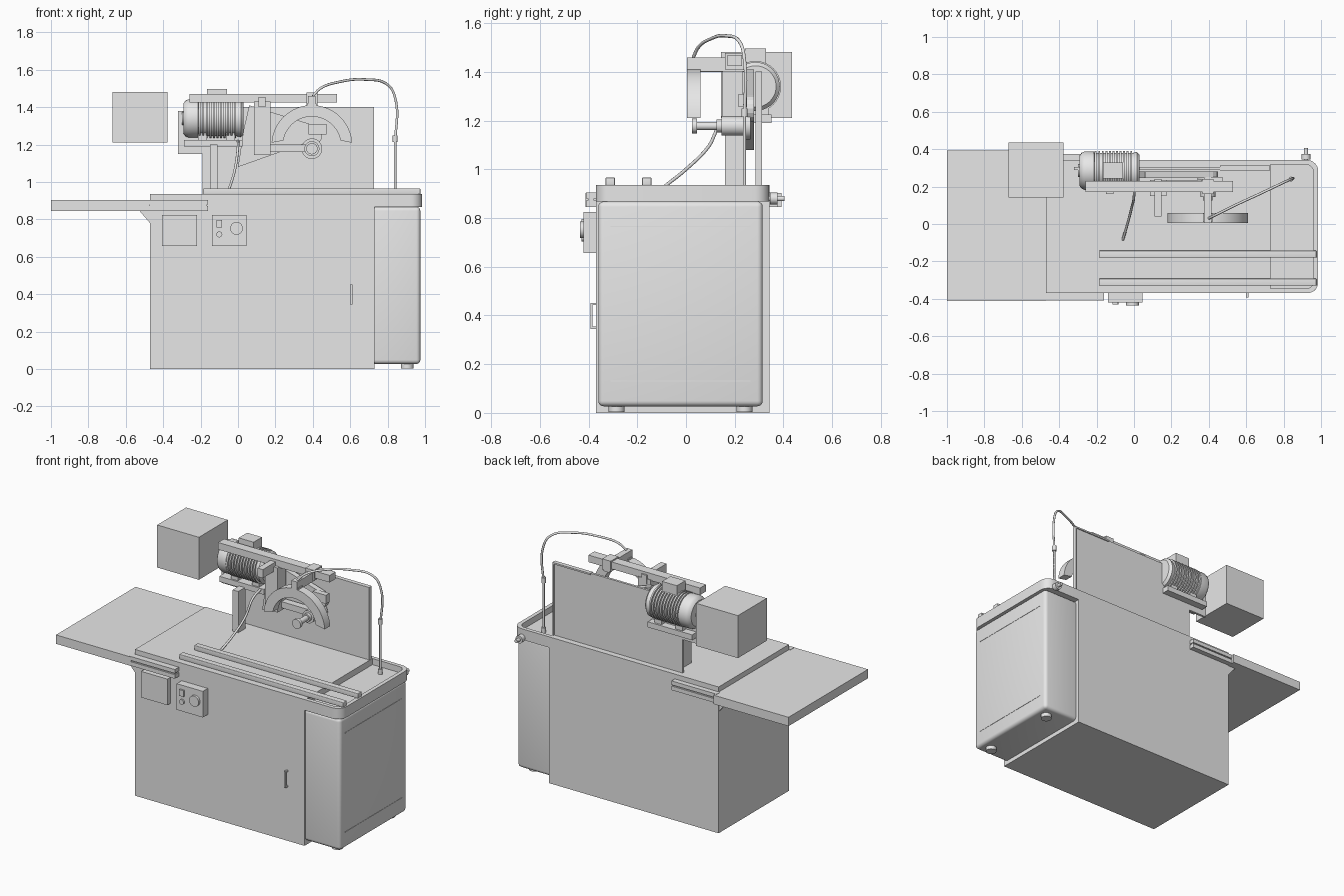
import bpy, bmesh, math
from mathutils import Vector

cube = bpy.data.objects.get("Cube")
if cube:
    bpy.data.objects.remove(cube, do_unlink=True)

GREY = (0.8, 0.8, 0.8, 1)
mat = bpy.data.materials.new("light_grey")
mat.use_nodes = True
mat.diffuse_color = GREY
mat.node_tree.nodes["Principled BSDF"].inputs["Base Color"].default_value = GREY


def finish(name, bm, smooth=False):
    bmesh.ops.recalc_face_normals(bm, faces=bm.faces)
    me = bpy.data.meshes.new(name)
    bm.to_mesh(me)
    bm.free()
    me.materials.append(mat)
    ob = bpy.data.objects.new(name, me)
    bpy.context.collection.objects.link(ob)
    if smooth:
        bpy.context.view_layer.objects.active = ob
        ob.select_set(True)
        bpy.ops.object.shade_smooth_by_angle(angle=math.radians(35))
        ob.select_set(False)
    return ob


def box(name, x, y, z, bevel=0):
    bm = bmesh.new()
    bmesh.ops.create_cube(bm, size=1)
    for v in bm.verts:
        v.co = [r[0] + (c + 0.5) * (r[1] - r[0]) for c, r in zip(v.co, (x, y, z))]
    if bevel:
        bmesh.ops.bevel(bm, geom=bm.edges[:], offset=bevel, segments=4,
                        profile=0.5, affect='EDGES')
    return finish(name, bm, bevel > 0)


def prism(name, pts, axis, lo, hi, smooth=False):
    """Extrude a 2D outline along y (points x,z) or z (points x,y)."""
    bm = bmesh.new()
    place = (lambda a, b: (a, lo, b)) if axis == 'y' else (lambda a, b: (a, b, lo))
    face = bm.faces.new([bm.verts.new(place(a, b)) for a, b in pts])
    ext = bmesh.ops.extrude_face_region(bm, geom=[face])
    move = Vector((0, hi - lo, 0)) if axis == 'y' else Vector((0, 0, hi - lo))
    for v in ext["geom"]:
        if isinstance(v, bmesh.types.BMVert):
            v.co += move
    return finish(name, bm, smooth)


def lathe(name, centre, axis, profile, n=32):
    """Turn a profile of (position along axis, radius) about an axis."""
    bm = bmesh.new()
    rings = []
    for t, r in profile:
        ring = []
        for i in range(n):
            a = math.tau * i / n
            u, w = r * math.cos(a), r * math.sin(a)
            off = {'x': (t, u, w), 'y': (u, t, w), 'z': (u, w, t)}[axis]
            ring.append(bm.verts.new(Vector(centre) + Vector(off)))
        rings.append(ring)
    for p, q in zip(rings, rings[1:]):
        for i in range(n):
            j = (i + 1) % n
            bm.faces.new((p[i], p[j], q[j], q[i]))
    bm.faces.new(rings[0])
    bm.faces.new(rings[-1])
    return finish(name, bm, True)


def rod(name, centre, axis, length, r):
    return lathe(name, centre, axis, [(0, r), (length, r)], 24)


def tube(name, pts, r):
    cu = bpy.data.curves.new(name, 'CURVE')
    cu.dimensions = '3D'
    cu.bevel_depth, cu.bevel_resolution, cu.use_fill_caps = r, 2, True
    sp = cu.splines.new('BEZIER')
    sp.bezier_points.add(len(pts) - 1)
    for b, p in zip(sp.bezier_points, pts):
        b.co = p
        b.handle_left_type = b.handle_right_type = 'AUTO'
    cu.materials.append(mat)
    ob = bpy.data.objects.new(name, cu)
    bpy.context.collection.objects.link(ob)


def arc(cx, cy, r, a, b, n):
    return [(cx + r * math.cos(math.radians(a + (b - a) * i / n)),
             cy + r * math.sin(math.radians(a + (b - a) * i / n))) for i in range(n + 1)]


# Cabinet and rounded end door
box("cabinet", (-0.47, 0.73), (-0.37, 0.342), (0, 0.936))
box("end_door", (0.7, 0.975), (-0.36, 0.315), (0.027, 0.868), 0.022)
for z in (0.13, 0.765):
    box("door_seam", (0.97, 0.977), (-0.31, 0.265), (z - 0.002, z + 0.002))
for y in (-0.285, 0.24):
    rod("foot", (0.905, y, 0.003), 'z', 0.03, 0.033)

# Open coolant tray with rounded corners
outer = [(0.73, -0.37)] + arc(0.925, -0.31, 0.06, -90, 0, 8) + arc(0.925, 0.282, 0.06, 0, 90, 8) + [(0.73, 0.342)]
inner = [(0.73, -0.345)] + arc(0.92, -0.305, 0.04, -90, 0, 8) + arc(0.92, 0.277, 0.04, 0, 90, 8) + [(0.73, 0.317)]
prism("tray_floor", outer, 'z', 0.867, 0.897, True)
prism("tray_rim", outer + inner[::-1], 'z', 0.897, 0.936, True)
rod("drain_pipe", (0.92, 0.32, 0.88), 'y', 0.085, 0.011)
rod("drain_knob", (0.92, 0.345, 0.88), 'y', 0.03, 0.024)

# Side table with rails and gussets
box("side_table", (-1, -0.47), (-0.412, 0.392), (0.846, 0.903))
for name, lo, hi in (("front_rail", -0.41, -0.37), ("back_rail", 0.34, 0.375)):
    box(name, (-0.5, -0.16), (lo, hi), (0.846, 0.872))
    box(name + "_upper", (-0.48, -0.16), (lo, hi), (0.88, 0.905))
    box(name + "_web", (-0.48, -0.165), (lo + 0.008, hi - 0.008), (0.87, 0.882))
for y in (-0.365, 0.325):
    prism("table_gusset", [(-0.47, 0.78), (-0.47, 0.85), (-0.53, 0.85)], 'y', y, y + 0.012)

# Work rails on the top
for y in (-0.33, -0.18):
    box("work_rail", (-0.185, 0.975), (y, y + 0.038), (0.934, 0.966), 0.004)

# Front panel, controls and door handle
box("front_panel", (-0.405, -0.22), (-0.4, -0.37), (0.657, 0.824))
box("control_box", (-0.14, 0.045), (-0.42, -0.37), (0.657, 0.824))
box("switch", (-0.115, -0.085), (-0.43, -0.42), (0.757, 0.797))
rod("push_button", (-0.1, -0.43, 0.72), 'y', 0.012, 0.016)
rod("control_knob", (-0.008, -0.435, 0.752), 'y', 0.02, 0.034)
box("door_handle", (0.6, 0.612), (-0.392, -0.384), (0.345, 0.452))
for z in (0.345, 0.442):
    box("handle_end", (0.6, 0.612), (-0.386, -0.368), (z, z + 0.01))

# Back panel
prism("back_panel", [(-0.19, 0.93), (0.725, 0.93), (0.725, 1.4), (0.02, 1.4), (0.02, 1.38),
                     (-0.32, 1.38), (-0.32, 1.15), (-0.19, 1.15)], 'y', 0.29, 0.305)
box("panel_side_lip", (0.718, 0.728), (0.285, 0.312), (0.93, 1.4))
box("panel_top_lip", (0.46, 0.728), (0.285, 0.312), (1.392, 1.402))

# Post, column and overhead arm
box("motor_post", (-0.15, -0.11), (0.16, 0.235), (0.93, 1.2))
box("column", (0.085, 0.175), (0.15, 0.235), (1.145, 1.43))
box("overhead_arm", (-0.26, 0.53), (0.17, 0.23), (1.425, 1.47))
box("arm_clamp", (0.11, 0.148), (0.04, 0.24), (1.4, 1.455))
box("guard_arm", (0.375, 0.415), (0.005, 0.24), (1.402, 1.46))
box("guard_clamp", (0.365, 0.425), (0.16, 0.24), (1.41, 1.478))

# Motor with cooling fins
MOTOR = (0, 0.285, 1.34)
fins = []
for i in range(11):
    x = -0.21 + i * 0.019
    fins += [(x, 0.094), (x, 0.105), (x + 0.01, 0.105), (x + 0.01, 0.094)]
lathe("motor", MOTOR, 'x', [(-0.292, 0.05), (-0.292, 0.08), (-0.28, 0.096), (-0.265, 0.102),
                            (-0.215, 0.102)] + fins + [(0.015, 0.1), (0.03, 0.085)], 40)
rod("motor_end_boss", (-0.3, 0.285, 1.34), 'x', 0.02, 0.035)
box("motor_junction_box", (-0.165, -0.06), (0.243, 0.328), (1.42, 1.497))
box("motor_base", (-0.29, 0.025), (0.225, 0.352), (1.19, 1.225))
for x in (-0.19, -0.04):
    box("motor_foot", (x - 0.025, x + 0.025), (0.235, 0.34), (1.22, 1.27))

# Belt cover between motor and spindle
prism("belt_cover", [(0, 1.08), (0.36, 1.208)] + arc(0.395, 1.25, 0.055, -80, 80, 8)
      + [(0.06, 1.41), (0.03, 1.28)], 'y', 0.245, 0.28)

# Spindle and wheel guard
lathe("spindle", (0.395, 0, 1.178), 'y',
      [(0.025, 0.03), (0.045, 0.03), (0.045, 0.017), (0.125, 0.017), (0.125, 0.026),
       (0.145, 0.026), (0.145, 0.04), (0.235, 0.04), (0.235, 0.055), (0.265, 0.055)])
box("spindle_block", (0.378, 0.472), (0.215, 0.25), (1.255, 1.31))
box("spindle_bracket", (0.16, 0.42), (0.19, 0.235), (1.16, 1.2))
prism("wheel_guard", arc(0.395, 1.195, 0.216, 4, 176, 32) + arc(0.395, 1.195, 0.155, 170, 10, 32),
      'y', 0.005, 0.06, True)
box("guard_lug", (0.37, 0.42), (0.01, 0.055), (1.37, 1.42))

# Coolant hose, valve and power cord
tube("coolant_hose", [(0.4, 0.03, 1.46), (0.44, 0.05, 1.5), (0.54, 0.1, 1.535), (0.68, 0.165, 1.548),
                      (0.8, 0.222, 1.52), (0.84, 0.24, 1.45), (0.84, 0.24, 1.2), (0.84, 0.24, 0.89)], 0.007)
rod("hose_valve", (0.84, 0.24, 1.215), 'z', 0.035, 0.013)
rod("hose_base", (0.84, 0.24, 0.89), 'z', 0.04, 0.013)
tube("power_cord", [(-0.06, -0.085, 0.932), (-0.035, 0.0, 1.0), (-0.012, 0.09, 1.09),
                    (0.0, 0.15, 1.19), (0.0, 0.235, 1.22)], 0.007)

# Electrical box
box("electrical_box", (-0.672, -0.377), (0.143, 0.435), (1.21, 1.482))
